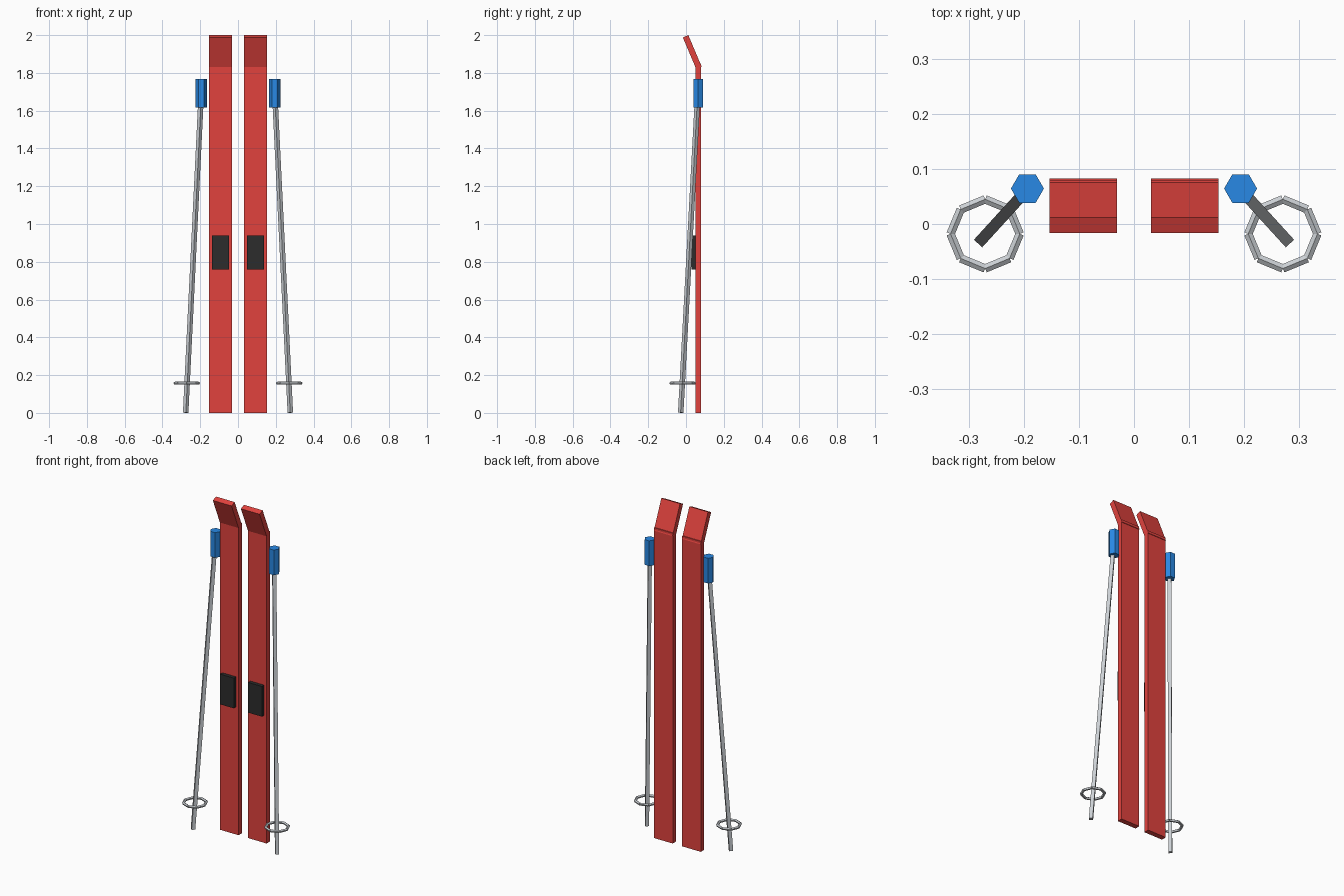
import bpy, math
from mathutils import Vector, Matrix

if "Cube" in bpy.data.objects:
    bpy.data.objects.remove(bpy.data.objects["Cube"])


def material(name, rgb):
    m = bpy.data.materials.new(name)
    m.diffuse_color = (*rgb, 1)
    m.use_nodes = True
    m.node_tree.nodes["Principled BSDF"].inputs["Base Color"].default_value = m.diffuse_color
    return m


RED = material("red", (0.75, 0.055, 0.048))
BLACK = material("black", (0.025, 0.025, 0.025))
BLUE = material("blue", (0.022, 0.25, 0.78))
GREY = material("grey", (0.6, 0.63, 0.66))


def finish(name, mat):
    ob = bpy.context.object
    ob.name = name
    ob.data.materials.append(mat)
    return ob


def box(name, centre, size, mat, tilt=0):
    bpy.ops.mesh.primitive_cube_add(size=1, location=centre, rotation=(tilt, 0, 0))
    ob = finish(name, mat)
    ob.scale = size
    return ob


def rod(name, a, b, radius, sides, mat, spin=0):
    a, b = Vector(a), Vector(b)
    d = b - a
    bpy.ops.mesh.primitive_cylinder_add(vertices=sides, radius=radius, depth=d.length,
                                        location=(a + b) / 2)
    ob = finish(name, mat)
    turn = d.to_track_quat('Z', 'Y').to_matrix() @ Matrix.Rotation(spin, 3, 'Z')
    ob.rotation_euler = turn.to_euler()
    return ob


TILT, LENGTH, THICK = 0.4, 0.181, 0.0315
for side, s in (("left", -1), ("right", 1)):
    # ski board, upturned tip and binding plate
    x = s * 0.0925
    box(side + "_ski", (x, 0.065, 0.925), (0.123, 0.031, 1.85), RED)
    cz = 2.0 - (LENGTH * math.cos(TILT) + THICK * math.sin(TILT)) / 2
    box(side + "_ski_tip", (x, 0.033, cz), (0.123, THICK, LENGTH), RED, TILT)
    box(side + "_binding", (x, 0.04, 0.85), (0.09, 0.024, 0.18), BLACK)

    # square pole shaft and hexagonal grip
    rod(side + "_pole", (s * 0.277, -0.028, 0.001), (s * 0.194, 0.063, 1.7), 0.0145, 4, GREY,
        math.pi / 4)
    grip = rod(side + "_grip", (s * 0.194, 0.0645, 1.618), (s * 0.194, 0.0645, 1.768), 0.03, 6,
               BLUE)
    grip.rotation_euler = (0, 0, math.pi / 6)

    # basket ring: eight short rods
    ring = [Vector((s * 0.271 + 0.063 * math.cos(i * math.pi / 4),
                    -0.018 + 0.063 * math.sin(i * math.pi / 4), 0.157)) for i in range(8)]
    for i in range(8):
        rod(f"{side}_basket_{i + 1}", ring[i - 1], ring[i], 0.008, 5, GREY)
